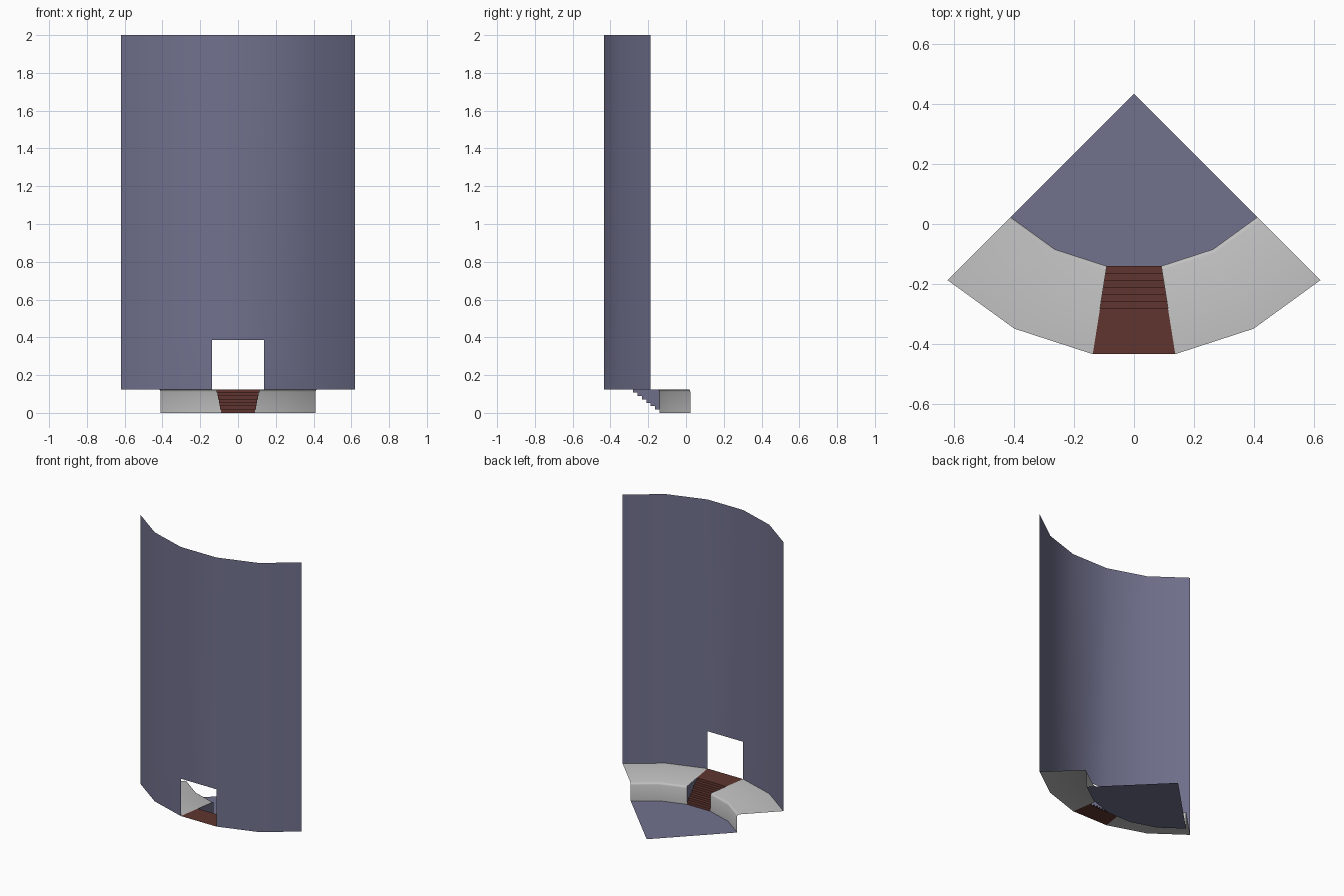
import bpy, bmesh, math

if "Cube" in bpy.data.objects:
    bpy.data.objects.remove(bpy.data.objects["Cube"])

APEX = 0.433          # y of the sector's point
R_OUT, R_IN = 0.877, 0.58
Z_STAGE, Z_DOOR, Z_TOP = 0.125, 0.385, 2.0
ANGLES = [-45, -27, -9, 9, 27, 45]   # five facets of a 20-sided room


def mat(name, rgb):
    m = bpy.data.materials.new(name)
    m.diffuse_color = (*rgb, 1)
    m.use_nodes = True
    m.node_tree.nodes["Principled BSDF"].inputs["Base Color"].default_value = m.diffuse_color
    return m


BLUE = mat("slate blue", (0.165, 0.165, 0.27))
GREY = mat("light grey", (0.53, 0.53, 0.53))
BROWN = mat("dark red brown", (0.115, 0.036, 0.028))


def pt(r, a, z):
    a = math.radians(a)
    return (r * math.sin(a), APEX - r * math.cos(a), z)


def build(name, faces, material, smooth=False):
    bm = bmesh.new()
    for f in faces:
        bm.faces.new([bm.verts.new(p) for p in f])
    bmesh.ops.remove_doubles(bm, verts=bm.verts, dist=1e-4)
    me = bpy.data.meshes.new(name)
    bm.to_mesh(me)
    bm.free()
    ob = bpy.data.objects.new(name, me)
    bpy.context.collection.objects.link(ob)
    me.materials.append(material)
    if smooth:
        bpy.ops.object.select_all(action='DESELECT')
        ob.select_set(True)
        bpy.context.view_layer.objects.active = ob
        bpy.ops.object.shade_smooth_by_angle(angle=math.radians(50))
    return ob


def sweep(profile, a, b):
    """Quads of an (r, z) profile between two angles."""
    return [[pt(r0, a, z0), pt(r0, b, z0), pt(r1, b, z1), pt(r1, a, z1)][::-1]
            for (r0, z0), (r1, z1) in zip(profile, profile[1:])]


segments = list(zip(ANGLES, ANGLES[1:]))

# Sunken floor
build("floor", [[(0, APEX, 0)] + [pt(R_IN, a, 0) for a in ANGLES]], BLUE)

# Outer wall with a doorway in the middle facet
wall = []
for a, b in segments:
    prof = [(R_OUT, Z_DOOR), (R_OUT, Z_TOP)]
    if a != -9:
        prof = [(R_OUT, Z_STAGE)] + prof
    wall += sweep(prof, a, b)
build("wall", wall, BLUE, True)

# Raised platform with a softened inner edge
edge = [(R_IN, 0), (R_IN, 0.112), (R_IN + 0.004, 0.121),
        (R_IN + 0.013, Z_STAGE), (R_OUT, Z_STAGE)]
platform = []
for a, b in segments:
    if a != -9:
        platform += sweep(edge, a, b)
build("platform", platform, GREY, True)

# Stairs and landing in the middle facet
N = 7
rise, run = Z_STAGE / N, 0.0235 / math.cos(math.radians(9))
prof = [(R_IN, 0)]
for i in range(N):
    r = R_IN + i * run
    prof += [(r, (i + 1) * rise), (r + run if i < N - 1 else R_OUT, (i + 1) * rise)]
build("stairs", sweep(prof, -9, 9), BROWN)

# Side walls of the stair cut, above each tread
sides = []
for a in (-9, 9):
    for i in range(N - 1):
        r, z = R_IN + i * run, (i + 1) * rise
        f = [pt(r, a, z), pt(r + run, a, z), pt(r + run, a, Z_STAGE), pt(r, a, Z_STAGE)]
        sides.append(f if a < 0 else f[::-1])
    # strip beside the lowest riser is closed by the platform edge
build("stair_sides", sides, BLUE)
